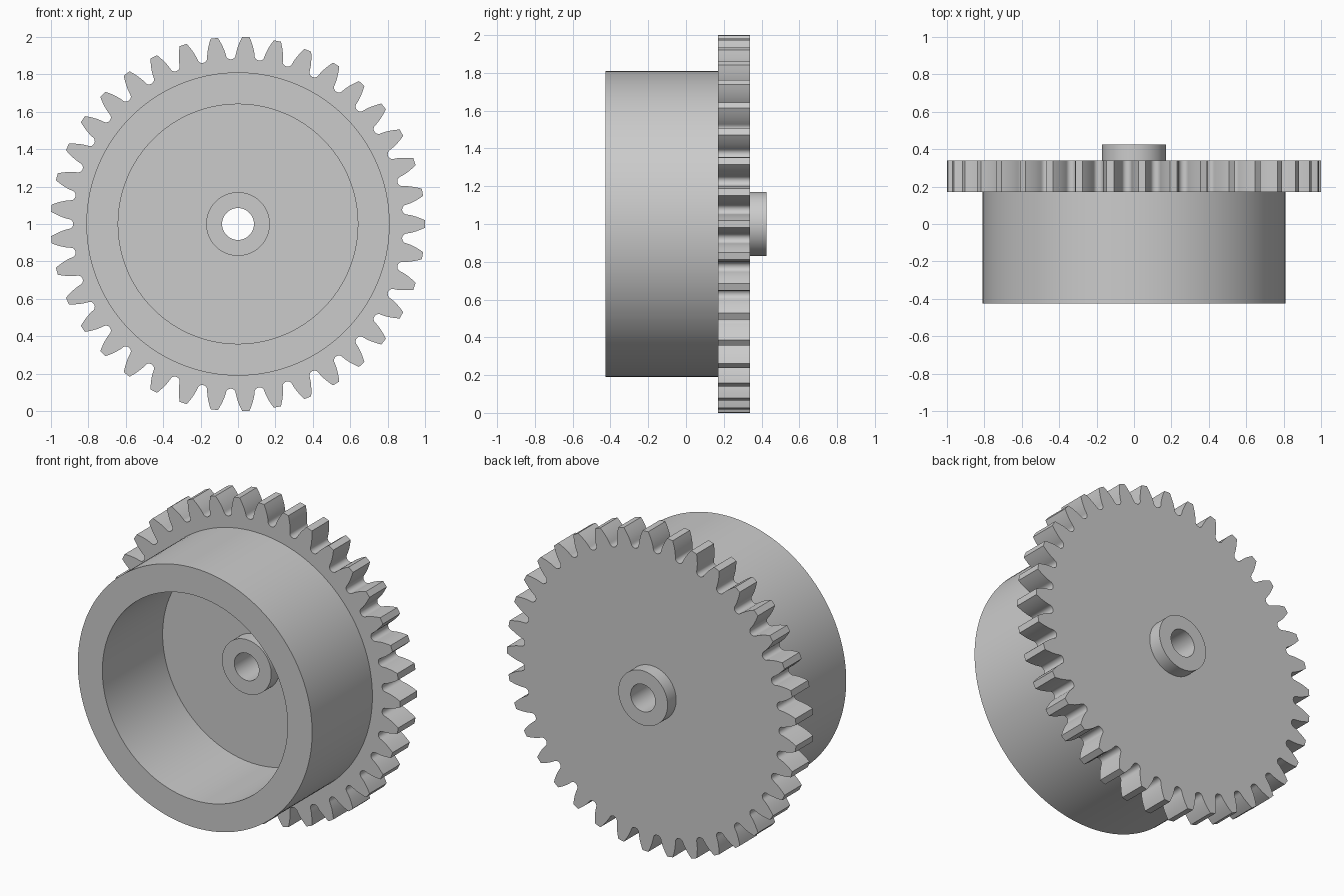
import bpy, bmesh, math
from mathutils import Vector, Matrix

cube = bpy.data.objects.get("Cube")
if cube:
    bpy.data.objects.remove(cube, do_unlink=True)

CENTRE = Vector((0, 0, 1))
TEETH = 37
TIP = 1.0
PITCH_R = TIP * TEETH / (TEETH + 2)
PRESSURE = math.radians(20)
BASE_R = PITCH_R * math.cos(PRESSURE)
FLANK_R = 0.905          # where the flank meets the rounded root
ROOT_R = 0.88
BORE, HUB = 0.085, 0.17
FRONT, BACK = 0.17, 0.34  # toothed disc faces along y
HALF = 0.425              # half of the whole depth
SEGMENTS = 128

grey = bpy.data.materials.new("plain grey")
grey.use_nodes = True
grey.diffuse_color = (0.6, 0.6, 0.6, 1)
grey.node_tree.nodes["Principled BSDF"].inputs["Base Color"].default_value = (0.6, 0.6, 0.6, 1)


def finish(name, bm):
    bmesh.ops.recalc_face_normals(bm, faces=bm.faces)
    mesh = bpy.data.meshes.new(name)
    bm.to_mesh(mesh)
    bm.free()
    mesh.materials.append(grey)
    obj = bpy.data.objects.new(name, mesh)
    bpy.context.collection.objects.link(obj)
    bpy.ops.object.select_all(action='DESELECT')
    obj.select_set(True)
    bpy.context.view_layer.objects.active = obj
    bpy.ops.object.shade_smooth_by_angle(angle=math.radians(30))
    return obj


def polar(r, angle, y):
    return CENTRE + Vector((r * math.cos(angle), y, r * math.sin(angle)))


def collar(name, outer, inner, y_start, y_end):
    """Tube standing on the disc, open where it joins the disc."""
    bm = bmesh.new()
    profile = [(outer, y_start), (outer, y_end), (inner, y_end), (inner, y_start)]
    verts = [bm.verts.new(polar(r, 0, y)) for r, y in profile]
    edges = [bm.edges.new(pair) for pair in zip(verts, verts[1:])]
    bmesh.ops.spin(bm, geom=verts + edges, cent=CENTRE, axis=(0, 1, 0),
                   angle=math.tau, steps=SEGMENTS)
    bmesh.ops.remove_doubles(bm, verts=bm.verts, dist=1e-4)
    return finish(name, bm)


def involute(angle):
    return math.tan(angle) - angle


def half_tooth(r):
    """Half the angular width of a tooth at radius r."""
    return (math.pi / (2 * TEETH) + involute(PRESSURE)
            - involute(math.acos(BASE_R / r)))


def gear_outline():
    step = math.tau / TEETH
    radii = [FLANK_R + (TIP - FLANK_R) * i / 6 for i in range(7)]
    gap = step / 2 - half_tooth(FLANK_R)
    points = []
    for i in range(TEETH):
        mid = i * step
        points += [(r, mid - half_tooth(r)) for r in radii]
        points += [(r, mid + half_tooth(r)) for r in reversed(radii)]
        for k in range(1, 8):                    # rounded root
            a = math.pi * k / 8
            points.append((FLANK_R - (FLANK_R - ROOT_R) * math.sin(a),
                           mid + step / 2 - gap * math.cos(a)))
    return points


# Toothed disc with bore
bm = bmesh.new()
bore = [(BORE, math.tau * i / SEGMENTS) for i in range(SEGMENTS)]
edges = []
for loop in (gear_outline(), bore):
    vs = [bm.verts.new(polar(r, a, FRONT)) for r, a in loop]
    edges += [bm.edges.new((v, vs[i - 1])) for i, v in enumerate(vs)]
bmesh.ops.triangle_fill(bm, edges=edges, use_beauty=True, normal=(0, -1, 0))
front_faces = bm.faces[:]
new = bmesh.ops.extrude_face_region(bm, geom=front_faces, use_keep_orig=True)["geom"]
bmesh.ops.translate(bm, vec=(0, BACK - FRONT, 0),
                    verts=[g for g in new if isinstance(g, bmesh.types.BMVert)])
finish("toothed_disc", bm)

# Drum wall at the front, and hub collars on both sides of the disc
collar("drum_wall", 0.81, 0.64, FRONT, -HALF)
collar("front_hub", HUB, BORE, FRONT, FRONT - HUB / 2)
collar("back_hub", HUB, BORE, BACK, HALF)
